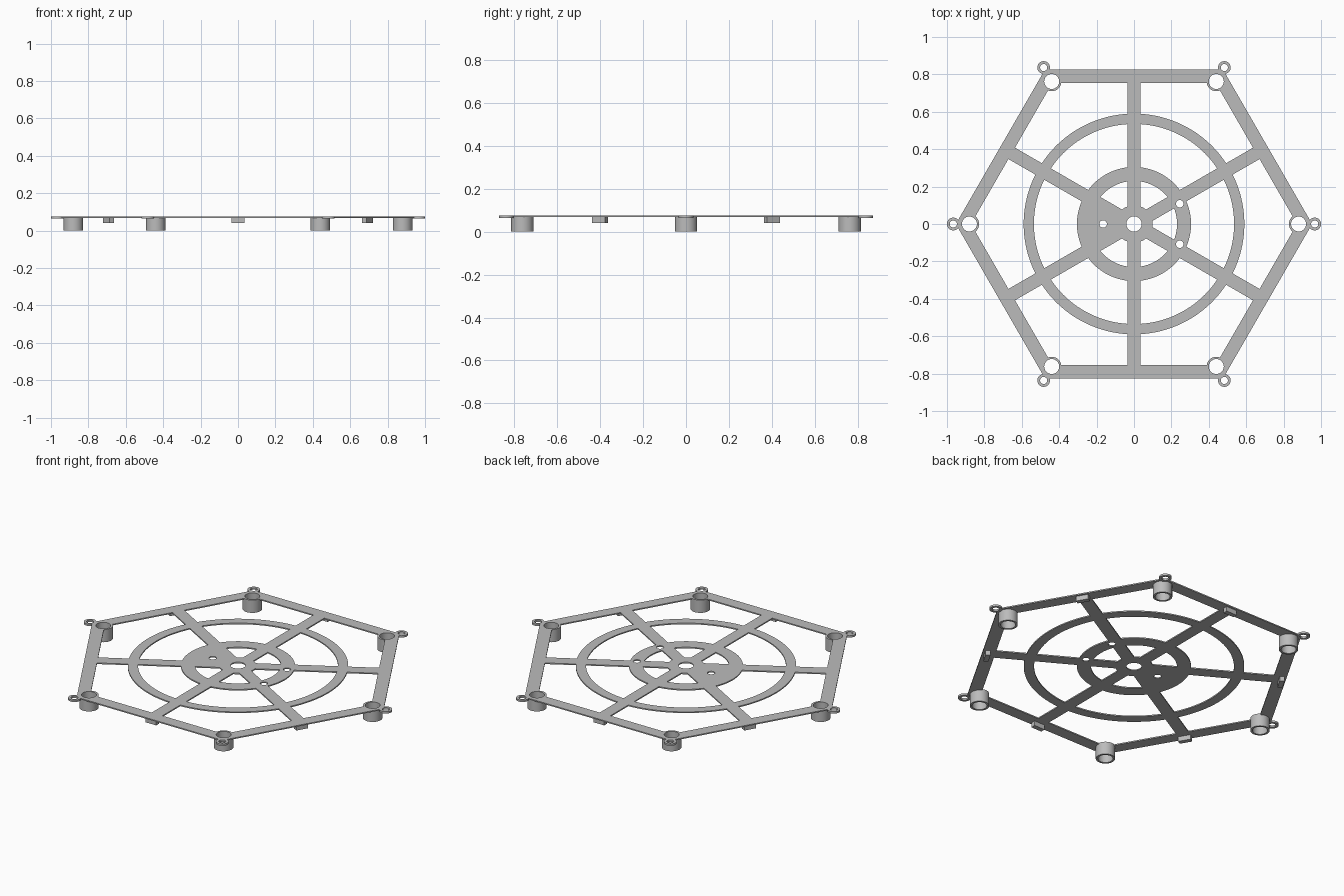
import bpy, bmesh
from math import radians, sin, cos, asin, acos, atan, pi
from mathutils import Vector, Matrix

cube = bpy.data.objects.get("Cube")
if cube:
    bpy.data.objects.remove(cube, do_unlink=True)

grey = bpy.data.materials.new("light grey")
grey.use_nodes = True
grey.diffuse_color = (0.5, 0.5, 0.5, 1)
grey.node_tree.nodes["Principled BSDF"].inputs["Base Color"].default_value = grey.diffuse_color

TOP = 0.075
APOTHEM, INNER_APOTHEM, SPOKE = 0.825, 0.755, 0.035
BOSS_AT, BOSS_R, BORE_R = 0.88, 0.052, 0.04
EAR_AT, EAR_R, EAR_HOLE = 0.966, 0.034, 0.019
SIXTH = pi / 3


def arc(r, a, b, steps, center=(0, 0)):
    """Points on an arc from angle a to b."""
    return [Vector((center[0] + r * cos(a + (b - a) * i / steps),
                    center[1] + r * sin(a + (b - a) * i / steps)))
            for i in range(steps + 1)]


def circle(r, center=(0, 0), steps=40):
    return arc(r, 0, 2 * pi, steps, center)[:-1]


def turn(points, angle):
    rot = Matrix.Rotation(angle, 2)
    return [rot @ p for p in points]


def extrude(name, loops, z0, z1):
    """Solid from a flat outline; inner loops become holes."""
    curve = bpy.data.curves.new(name, "CURVE")
    curve.dimensions = "2D"
    curve.fill_mode = "BOTH"
    curve.extrude = (z1 - z0) / 2
    for loop in loops:
        spline = curve.splines.new("POLY")
        spline.points.add(len(loop) - 1)
        for point, p in zip(spline.points, loop):
            point.co = (p.x, p.y, 0, 1)
        spline.use_cyclic_u = True
    temp = bpy.data.objects.new(name + "_outline", curve)
    bpy.context.collection.objects.link(temp)
    bpy.context.view_layer.update()
    graph = bpy.context.evaluated_depsgraph_get()
    mesh = bpy.data.meshes.new_from_object(temp.evaluated_get(graph))
    bpy.data.objects.remove(temp, do_unlink=True)
    # Weld the caps to the walls and lift into place
    bm = bmesh.new()
    bm.from_mesh(mesh)
    bmesh.ops.remove_doubles(bm, verts=bm.verts, dist=0.0001)
    bmesh.ops.translate(bm, verts=bm.verts, vec=(0, 0, (z0 + z1) / 2))
    bmesh.ops.recalc_face_normals(bm, faces=bm.faces)
    bm.to_mesh(mesh)
    bm.free()
    mesh.materials.clear()
    mesh.materials.append(grey)
    obj = bpy.data.objects.new(name, mesh)
    bpy.context.collection.objects.link(obj)
    bpy.ops.object.select_all(action="DESELECT")
    obj.select_set(True)
    bpy.context.view_layer.objects.active = obj
    bpy.ops.object.shade_smooth_by_angle(angle=radians(30))
    return obj


def sector(r_in, r_out):
    """Opening between two spokes and two circles, centred on +x."""
    a, b = (pi / 6 - asin(SPOKE / r) for r in (r_in, r_out))
    return arc(r_in, -a, a, 16) + arc(r_out, b, -b, 24)


def outer_opening():
    """Opening from the ring to the hexagon, going round a corner boss."""
    a = pi / 6 - asin(SPOKE / 0.59)
    end = pi / 6 - atan(SPOKE / INNER_APOTHEM)
    reach = (INNER_APOTHEM ** 2 + SPOKE ** 2) ** 0.5
    r = BOSS_R - 0.003
    phi = pi / 6 + acos((INNER_APOTHEM - BOSS_AT * cos(pi / 6)) / r)
    upper, lower = arc(reach, end, -end, 1)
    return (arc(0.59, -a, a, 24) + [upper]
            + arc(r, phi, 2 * pi - phi, 12, (BOSS_AT, 0)) + [lower])


# Flat frame: hexagon rim, six spokes, ring and hub in one sheet
corner = APOTHEM / cos(pi / 6)
cut = 0.945
dy = (corner - cut) * 3 ** 0.5
tip = [Vector((cut, -dy)), Vector((cut, dy))]
rim = [p for k in range(6) for p in turn(tip, k * SIXTH)]
loops = [rim, circle(SPOKE + 0.006)]
for k in range(6):
    angle = k * SIXTH
    loops.append(turn(outer_opening(), angle))
    loops.append(turn(sector(0.305, 0.535), angle))
    loops.append(turn(circle(BORE_R, (BOSS_AT, 0)), angle))
    if k != 3:  # one hub bay stays solid
        loops.append(turn(sector(0.1, 0.23), angle))
for spot in ((-0.165, 0), (0.245, 0.108), (0.245, -0.108)):
    loops.append(circle(0.02, spot, 24))
extrude("frame_plate", loops, TOP - 0.007, TOP)

# Corner bosses, mounting ears and small tabs below the rim
box = [Vector(p) for p in ((0.786, -SPOKE), (0.813, -SPOKE), (0.813, SPOKE), (0.786, SPOKE))]
for k in range(6):
    angle = k * SIXTH
    boss = [turn(circle(r, (BOSS_AT, 0)), angle) for r in (BOSS_R, BORE_R)]
    extrude(f"corner_boss_{k + 1}", boss, 0, TOP)
    ear = [turn(circle(r, (EAR_AT, 0), 32), angle) for r in (EAR_R, EAR_HOLE)]
    extrude(f"mounting_ear_{k + 1}", ear, TOP - 0.011, TOP)
    extrude(f"rim_tab_{k + 1}", [turn(box, angle + pi / 6)], 0.04, TOP - 0.004)
